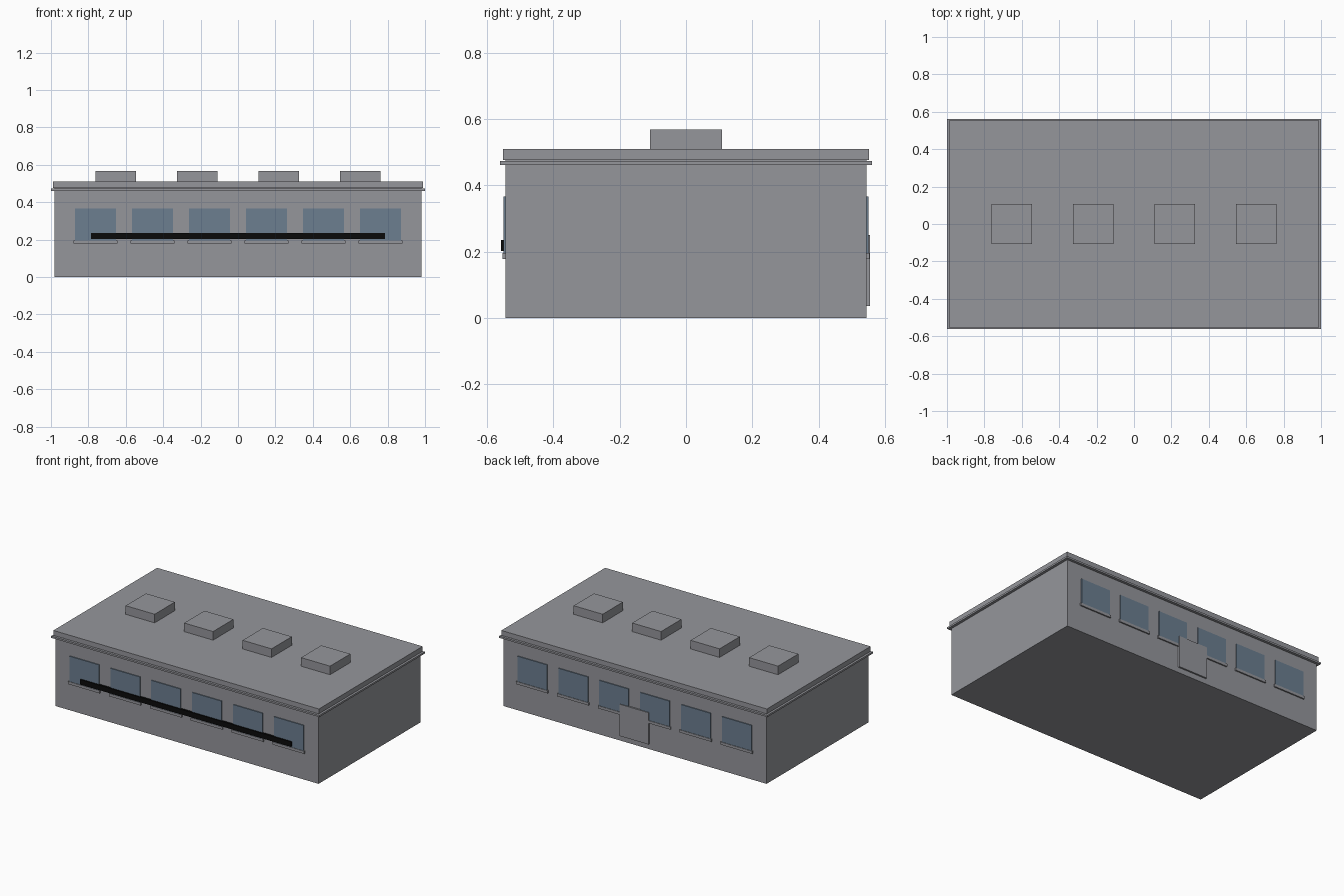
import bpy

cube = bpy.data.objects.get("Cube")
if cube:
    bpy.data.objects.remove(cube, do_unlink=True)


def material(name, rgb):
    mat = bpy.data.materials.new(name)
    mat.use_nodes = True
    mat.diffuse_color = (*rgb, 1)
    mat.node_tree.nodes["Principled BSDF"].inputs["Base Color"].default_value = (*rgb, 1)
    return mat


GREY = material("concrete_grey", (0.30, 0.305, 0.33))
BLUE = material("glass_blue", (0.15, 0.21, 0.28))
BLACK = material("sign_black", (0.003, 0.003, 0.003))


def box(name, x, y, z, mat):
    """Box from (low, high) spans on each axis."""
    spans = (x, y, z)
    bpy.ops.mesh.primitive_cube_add(size=1, location=[(a + b) / 2 for a, b in spans])
    obj = bpy.context.object
    obj.name = name
    obj.scale = [b - a for a, b in spans]
    bpy.ops.object.transform_apply(location=False, rotation=False, scale=True)
    obj.data.materials.append(mat)
    return obj


def around(centre, half):
    return (centre - half, centre + half)


WALL = 0.544  # half depth of the walls


def on_wall(side, depth):
    """Depth span of a plate standing out from the front (-1) or back (1) wall."""
    return tuple(sorted((side * (WALL - 0.01), side * (WALL + depth))))


# Main block, ledge and roof slab
box("walls", around(0, 0.982), around(0, WALL), (0, 0.48), GREY)
box("ledge", around(0, 1.0), around(0, 0.5615), (0.461, 0.473), GREY)
box("roof_slab", around(0, 0.99), around(0, 0.5525), (0.477, 0.51), GREY)

# Roof boxes
for i in range(4):
    box(f"roof_box_{i + 1}", around((i - 1.5) * 0.436, 0.108), around(0, 0.108), (0.505, 0.568), GREY)

# Windows with sills along front and back
for label, side in (("front", -1), ("back", 1)):
    for i in range(6):
        x = (i - 2.5) * 0.305
        box(f"{label}_window_{i + 1}", around(x, 0.11), on_wall(side, 0.006), (0.19, 0.367), BLUE)
        box(f"{label}_sill_{i + 1}", around(x, 0.118), on_wall(side, 0.009), (0.178, 0.196), GREY)

# Sign strip on the front, door on the back
box("sign_strip", around(0, 0.786), on_wall(-1, 0.014), (0.202, 0.236), BLACK)
box("back_door", around(0, 0.109), on_wall(1, 0.011), (0.036, 0.25), GREY)
